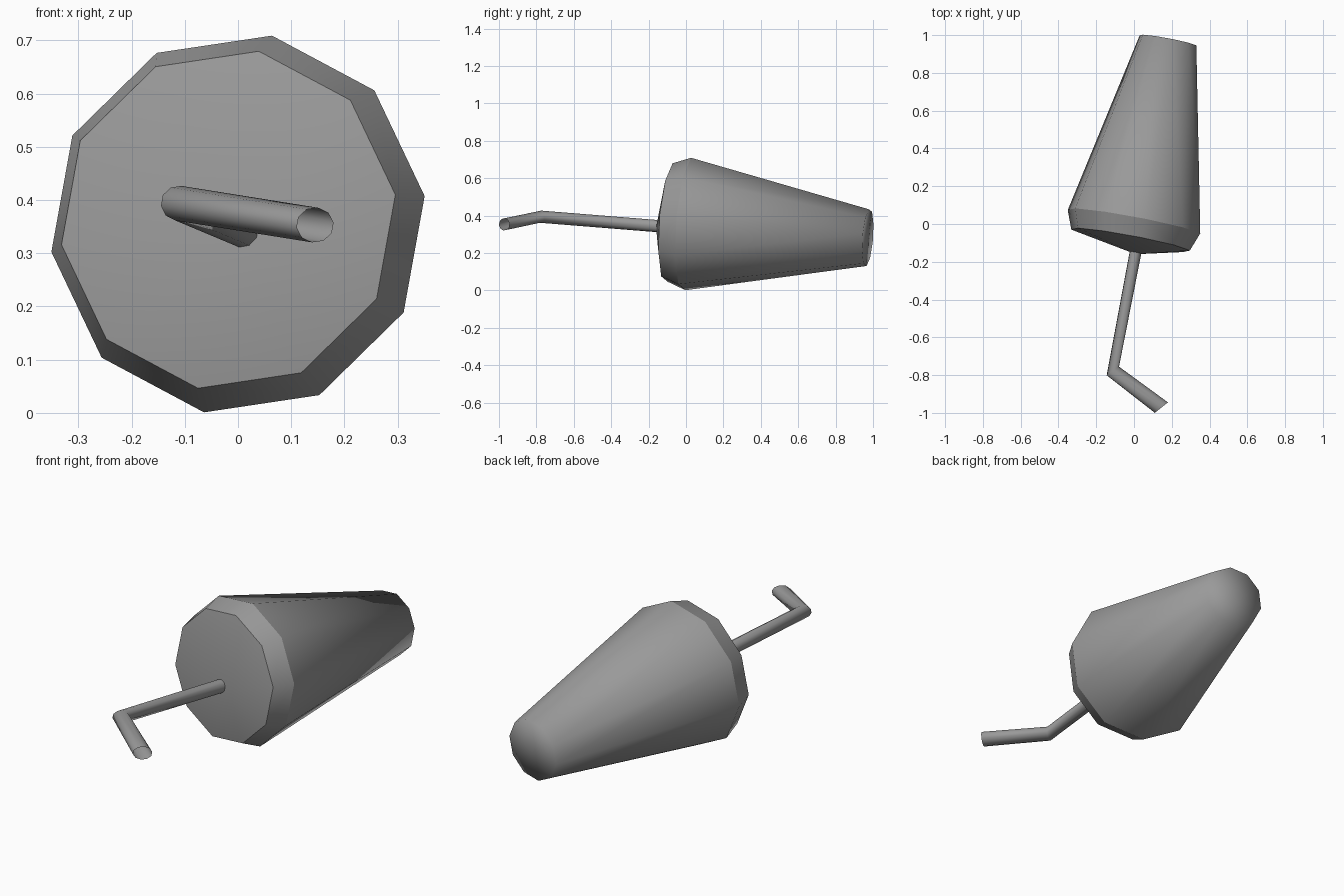
import bpy, bmesh, math
from mathutils import Vector

if "Cube" in bpy.data.objects:
    bpy.data.objects.remove(bpy.data.objects["Cube"])

SIDES = 10
PHASE = math.radians(80.4)

grey = bpy.data.materials.new("plain grey")
grey.diffuse_color = (0.32, 0.32, 0.32, 1)
grey.use_nodes = True
grey.node_tree.nodes["Principled BSDF"].inputs["Base Color"].default_value = grey.diffuse_color

# Tilted frame of the cup, running from the lid to the base
wide = Vector((0, 0.012, 0.355))
base = Vector((0.18, 0.972, 0.282))
axis = (base - wide).normalized()
side = axis.cross(Vector((0, 0, 1))).normalized()
up = side.cross(axis)


def cup_ring(center, radius):
    return center, side * radius, up * radius


def build(name, rings, start_tip=None, end_tip=None, angle=180):
    """Skin a row of rings (centre, half-width, half-height); tips close the ends."""
    bm = bmesh.new()
    rows = []
    for c, a, b in rings:
        angles = [PHASE + math.tau * i / SIDES for i in range(SIDES)]
        rows.append([bm.verts.new(c + a * math.cos(t) + b * math.sin(t)) for t in angles])
    for r0, r1 in zip(rows, rows[1:]):
        for i in range(SIDES):
            j = (i + 1) % SIDES
            bm.faces.new((r0[i], r0[j], r1[j], r1[i]))
    for tip, row, flip in ((start_tip, rows[0], True), (end_tip, rows[-1], False)):
        if tip is None:
            continue
        v = bm.verts.new(tip)
        for i in range(SIDES):
            j = (i + 1) % SIDES
            bm.faces.new((row[j], row[i], v) if flip else (row[i], row[j], v))
    bmesh.ops.recalc_face_normals(bm, faces=bm.faces)
    mesh = bpy.data.meshes.new(name)
    bm.to_mesh(mesh)
    bm.free()
    obj = bpy.data.objects.new(name, mesh)
    bpy.context.collection.objects.link(obj)
    mesh.materials.append(grey)
    bpy.ops.object.select_all(action='DESELECT')
    obj.select_set(True)
    bpy.context.view_layer.objects.active = obj
    bpy.ops.object.shade_smooth_by_angle(angle=math.radians(angle))
    return obj


# Tapered cup with a closed base
build("cup", [cup_ring(wide, 0.36), cup_ring(base, 0.154)], end_tip=base)

# Lid: bevelled rim and a shallow cone meeting at the straw
build("lid", [cup_ring(Vector((-0.018, -0.085, 0.363)), 0.322), cup_ring(wide, 0.36)],
      start_tip=Vector((0.01, -0.16, 0.337)), angle=40)

# Bent hollow straw
high = Vector((0, 0, 0.033))
build("straw", [
    (Vector((0.145, -0.972, 0.353)), Vector((0.035, 0.028, 0)), high),
    (Vector((-0.112, -0.778, 0.394)), Vector((0.033, 0.023, 0)), high),
    (Vector((0.012, -0.13, 0.342)), Vector((0.033, 0.004, 0)), high),
])
